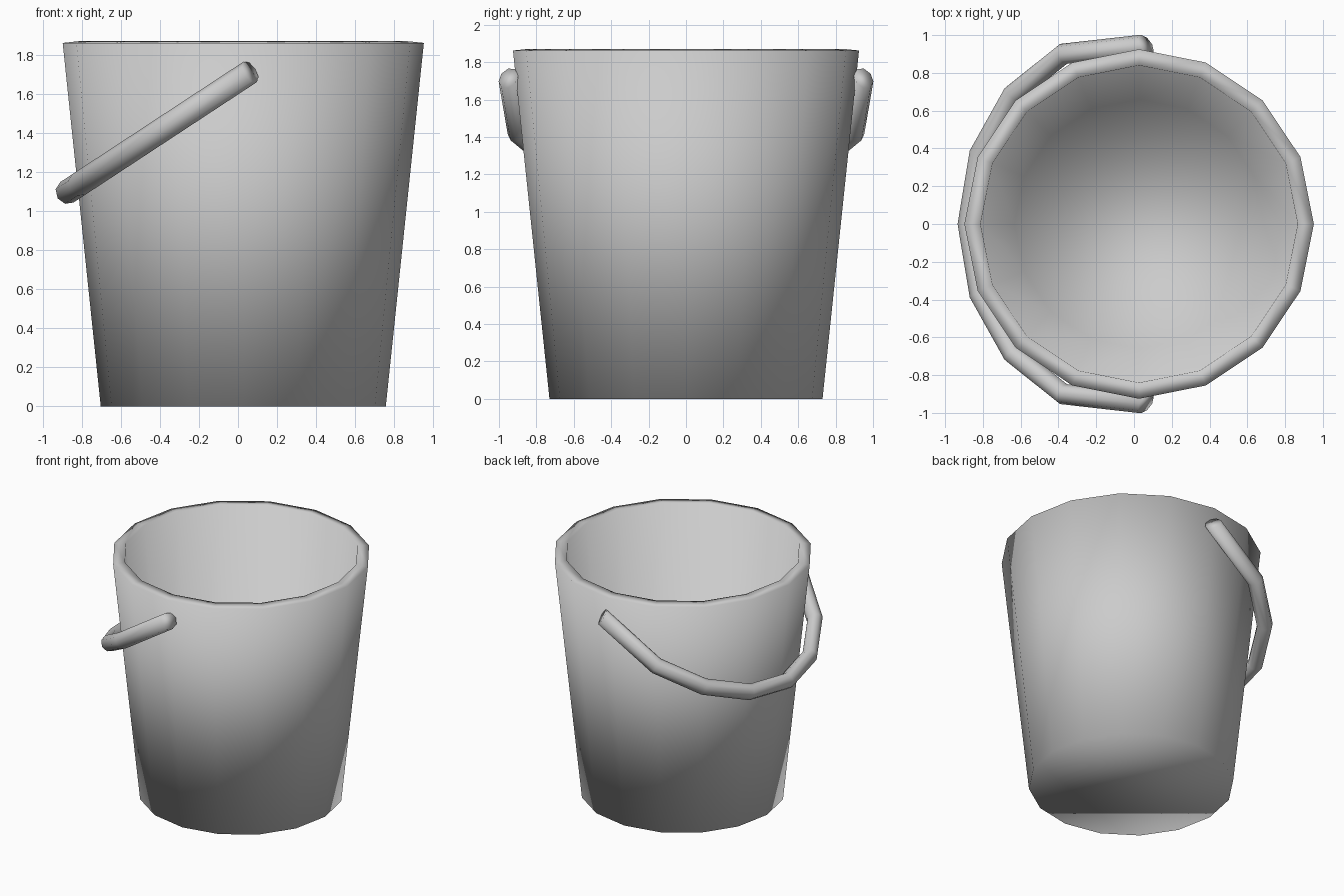
import bpy, bmesh, math
from mathutils import Vector

if "Cube" in bpy.data.objects:
    bpy.data.objects.remove(bpy.data.objects["Cube"])

CX = 0.027   # bucket axis


def make_object(name, bm):
    bmesh.ops.recalc_face_normals(bm, faces=bm.faces[:])
    for f in bm.faces:
        f.smooth = True
    me = bpy.data.meshes.new(name)
    bm.to_mesh(me)
    bm.free()
    ob = bpy.data.objects.new(name, me)
    bpy.context.collection.objects.link(ob)
    return ob


def skin(bm, rings):
    """Bridge successive rings of points and cap both ends."""
    loops = [[bm.verts.new(p) for p in ring] for ring in rings]
    n = len(loops[0])
    for a, b in zip(loops, loops[1:]):
        for i in range(n):
            j = (i + 1) % n
            bm.faces.new((a[i], a[j], b[j], b[i]))
    bm.faces.new(loops[0])
    bm.faces.new(loops[-1])


# Bucket: 16-sided tapered wall with thickness, open top, (radius, z) profile
profile = [(0.73, 0), (0.925, 1.862), (0.84, 1.871), (0.66, 0.07)]
bm = bmesh.new()
skin(bm, [[Vector((CX + r * math.cos(i * math.pi / 8),
                   r * math.sin(i * math.pi / 8), z)) for i in range(16)]
          for r, z in profile])
make_object("bucket", bm)

# Handle: faceted hoop in a tilted plane, drooping towards -x
origin = Vector((0.0875, 0, 1.73))
along = Vector((-1.0125, 0, -0.665)).normalized()
side = Vector((0, 1, 0))
normal = along.cross(side)
S0, R = 0.178, 0.975


def ring(s, y, ds, dy, half):
    c = origin + along * s + side * y
    out = (along * ds + side * dy).normalized()
    pts = []
    for k in range(8):
        a = k * math.pi / 4
        pts.append(c + out * half * math.cos(a) + normal * 0.0625 * math.sin(a))
    return pts


rings = [ring(0.03, -0.95, 0.5, -0.86, 0.06)]
for k in range(-3, 4):
    a = k * math.pi / 8
    rings.append(ring(S0 + R * math.cos(a), R * math.sin(a),
                      math.cos(a), math.sin(a), 0.057))
rings.append(ring(0.03, 0.95, 0.5, 0.86, 0.06))
bm = bmesh.new()
skin(bm, rings)
make_object("handle", bm)
